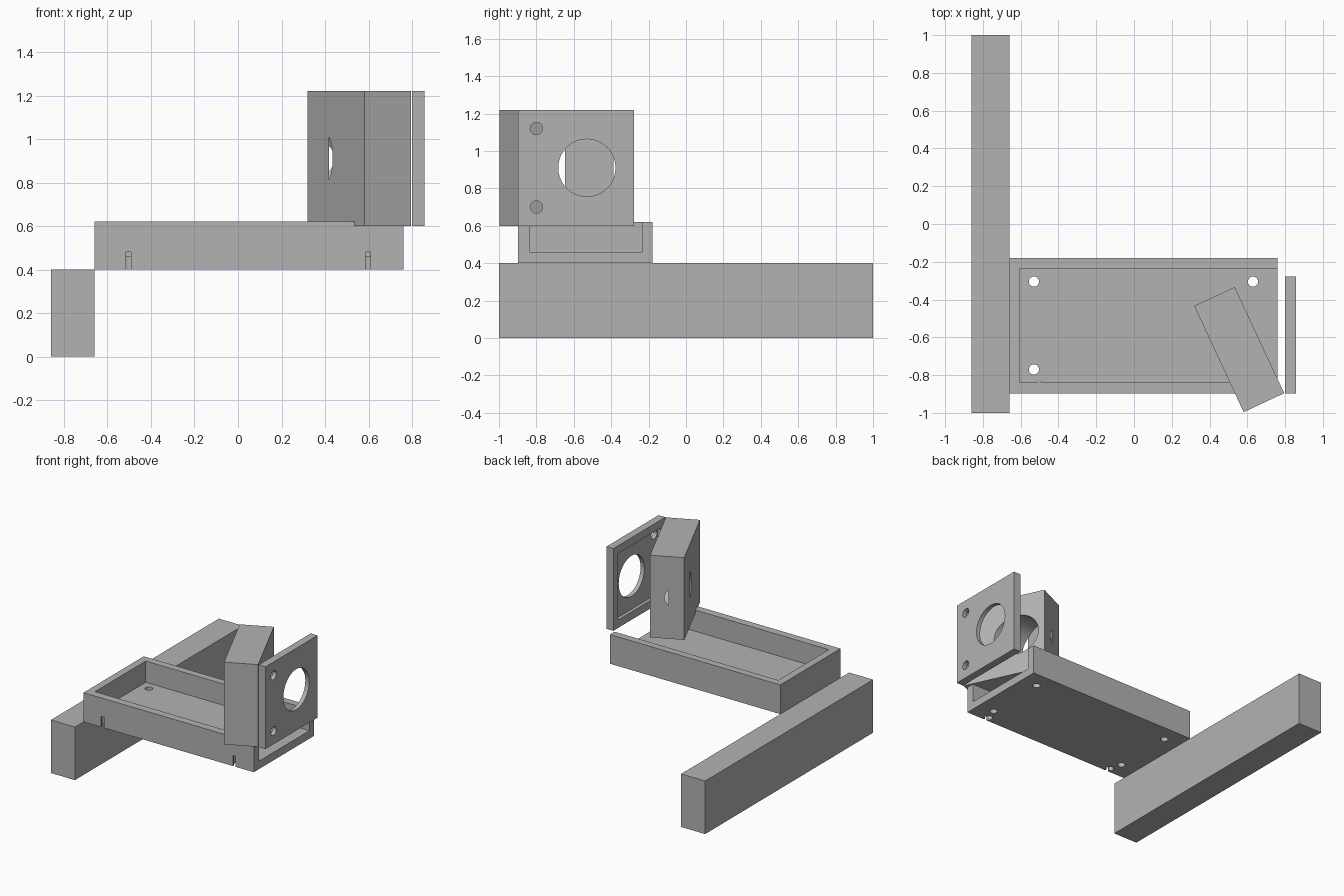
import bpy
from math import radians

if "Cube" in bpy.data.objects:
    bpy.data.objects.remove(bpy.data.objects["Cube"], do_unlink=True)

grey = bpy.data.materials.new("plain_grey")
grey.use_nodes = True
grey.diffuse_color = (0.45, 0.45, 0.45, 1)
grey.node_tree.nodes["Principled BSDF"].inputs["Base Color"].default_value = (0.45, 0.45, 0.45, 1)


def finish(obj, name):
    obj.name = obj.data.name = name
    obj.data.materials.clear()
    obj.data.materials.append(grey)
    return obj


def box(name, x, y, z, turn=0):
    """Box from (low, high) ranges, optionally turned about its vertical axis."""
    ranges = (x, y, z)
    bpy.ops.mesh.primitive_cube_add(size=1, location=[(a + b) / 2 for a, b in ranges],
                                    rotation=(0, 0, radians(turn)))
    obj = bpy.context.object
    obj.scale = [b - a for a, b in ranges]
    bpy.ops.object.transform_apply(location=False, rotation=False, scale=True)
    return finish(obj, name)


def rod(name, centre, radius, length, axis="z", sides=32):
    turn = (0, radians(90), 0) if axis == "x" else (0, 0, 0)
    bpy.ops.mesh.primitive_cylinder_add(vertices=sides, radius=radius, depth=length,
                                        location=centre, rotation=turn)
    return finish(bpy.context.object, name)


def cut(target, cutters):
    """Subtract each cutter from the target, then drop the cutter."""
    bpy.ops.object.select_all(action="DESELECT")
    target.select_set(True)
    bpy.context.view_layer.objects.active = target
    for cutter in cutters:
        cutter.hide_render = True
        mod = target.modifiers.new("cut", "BOOLEAN")
        mod.operation, mod.solver, mod.object = "DIFFERENCE", "EXACT", cutter
        bpy.ops.object.modifier_apply(modifier=mod.name)
        bpy.data.objects.remove(cutter, do_unlink=True)
    bpy.ops.object.shade_smooth_by_angle(angle=radians(30))


# Long side beam
box("side_beam", (-0.86, -0.66), (-1, 1), (0, 0.4))

# Tray, open at the top and at its left end
tray = box("tray", (-0.66, 0.76), (-0.897, -0.18), (0.4, 0.62))
cutters = [box("cavity", (-0.605, 0.9), (-0.838, -0.235), (0.46, 0.8))]
# Floor screw holes
for x in (-0.53, 0.63):
    for y in (-0.305, -0.77):
        cutters.append(rod("floor_hole", (x, y, 0.44), 0.027, 0.2))
# Keyhole slots in the front wall
for x in (-0.503, 0.597):
    cutters.append(rod("slot_hole", (x, -0.861, 0.43), 0.027, 0.1))
    cutters.append(box("slot", (x - 0.012, x + 0.012), (-0.95, -0.86), (0.37, 0.48)))
cut(tray, cutters)

# Turned block with a blind bore that breaks out at two of its sides
block = box("angled_block", (0.4385, 0.6755), (-0.975, -0.355), (0.6, 1.22), turn=25)
cut(block, [rod("bore", (0.818, -0.53, 0.91), 0.154, 0.8, "x", 64)])

# Upright plate with a round opening, two screw holes and a shallow inner recess
plate = box("end_plate", (0.8, 0.857), (-0.897, -0.277), (0.6, 1.22))
cutters = [box("recess", (0.7, 0.825), (-0.84, -0.335), (0.66, 1.16)),
           rod("opening", (0.83, -0.53, 0.91), 0.153, 0.3, "x", 64)]
for z in (0.7, 1.12):
    cutters.append(rod("plate_hole", (0.83, -0.8, z), 0.033, 0.3, "x"))
cut(plate, cutters)
